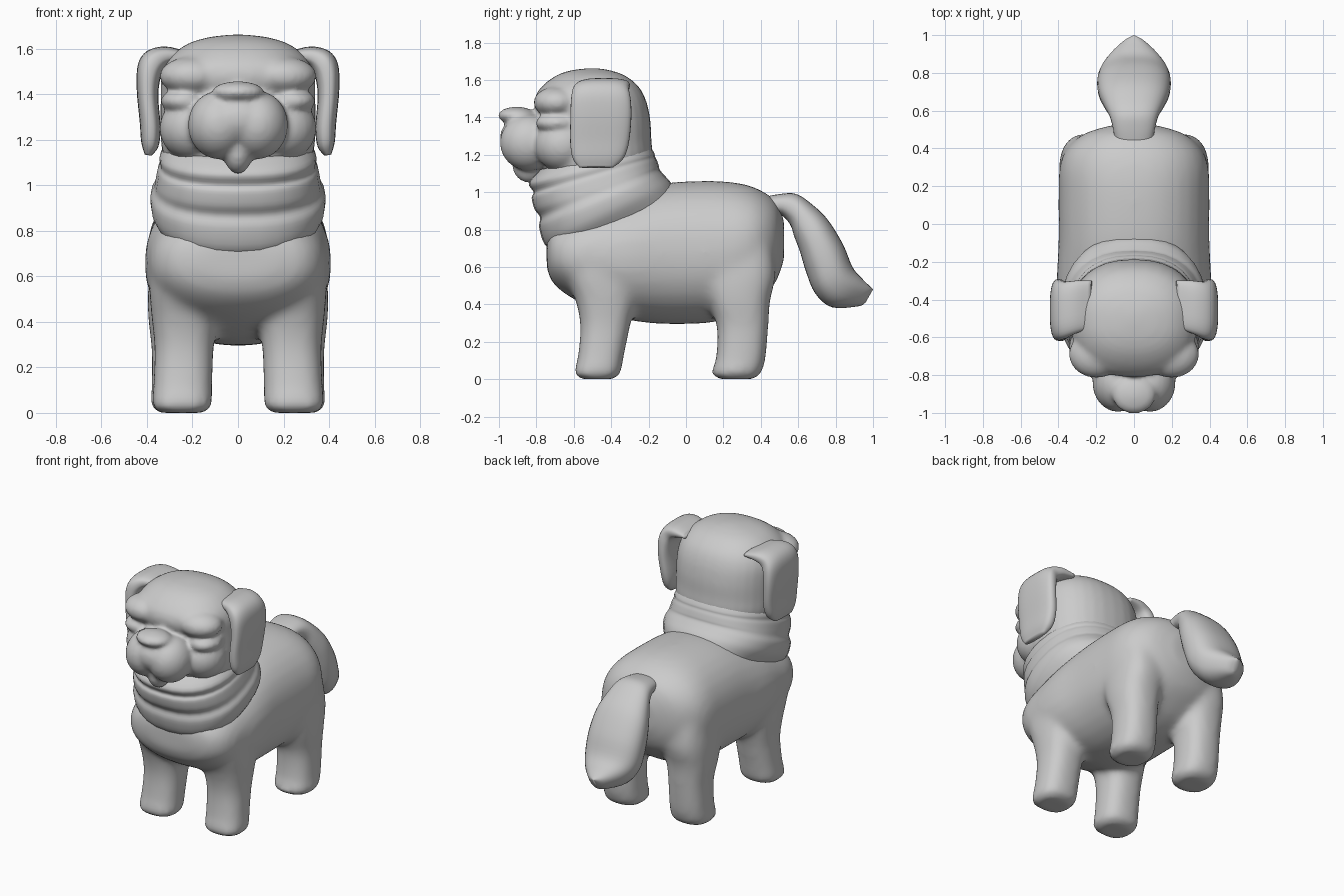
import bpy, bmesh, math
from mathutils import Vector, Matrix

SIDES, STEPS = 32, 4


def sgnpow(v, p):
    return math.copysign(abs(v) ** p, v)


def catmull(p0, p1, p2, p3, t):
    return [0.5 * (2*b + (c - a)*t + (2*a - 5*b + 4*c - d)*t*t + (3*b - a - 3*c + d)*t**3)
            for a, b, c, d in zip(p0, p1, p2, p3)]


def sagittal(a, b, c):
    return Vector((c, a, b))


def loft(bm, rings, place=sagittal, power=2.4):
    """Rings are (a1, b1, a2, b2, half width, offset): two opposite points plus a width."""
    rings = [tuple(r) + (0,) * (6 - len(r)) for r in rings]
    path, last = [], len(rings) - 1
    for i in range(last):
        quad = [rings[max(0, min(last, i + k))] for k in (-1, 0, 1, 2)]
        path += [catmull(*quad, s / STEPS) for s in range(STEPS)]
    path.append(rings[-1])
    loops = []
    for a1, b1, a2, b2, w, off in path:
        loop = []
        for k in range(SIDES):
            ang = 2 * math.pi * k / SIDES
            u = sgnpow(math.cos(ang), 2 / power)
            v = sgnpow(math.sin(ang), 2 / power)
            loop.append(bm.verts.new(place((a1 + a2)/2 + (a1 - a2)/2*u,
                                           (b1 + b2)/2 + (b1 - b2)/2*u, off + w*v)))
        loops.append(loop)
    for p, q in zip(loops, loops[1:]):
        for k in range(SIDES):
            n = (k + 1) % SIDES
            bm.faces.new((p[k], p[n], q[n], q[k]))
    bm.faces.new(loops[0])
    bm.faces.new(loops[-1])


def blob(bm, centre, radii):
    m = Matrix.Translation(centre) @ Matrix.Diagonal((*radii, 1))
    bmesh.ops.create_uvsphere(bm, u_segments=32, v_segments=20, radius=1, matrix=m)


def finish(bm, name, voxel=0, smooth=0):
    bmesh.ops.recalc_face_normals(bm, faces=bm.faces[:])
    for f in bm.faces:
        f.smooth = True
    mesh = bpy.data.meshes.new(name)
    bm.to_mesh(mesh)
    bm.free()
    ob = bpy.data.objects.new(name, mesh)
    bpy.context.collection.objects.link(ob)
    if voxel:
        r = ob.modifiers.new("blend", 'REMESH')
        r.mode, r.voxel_size, r.use_smooth_shade = 'VOXEL', voxel, True
        s = ob.modifiers.new("soften", 'SMOOTH')
        s.factor, s.iterations = 0.5, smooth
    return ob


# Torso and four legs, blended into one skin
bm = bmesh.new()
torso = [(-.745, .60, .74, .16), (-.715, .52, .82, .29), (-.62, .44, .88, .37),
         (-.45, .36, .95, .40), (-.30, .315, 1.0, .41), (-.10, .295, 1.05, .40),
         (.15, .305, 1.06, .40), (.30, .355, 1.045, .395), (.40, .43, 1.01, .355),
         (.48, .52, .95, .26), (.525, .64, .85, .11)]
loft(bm, [(y, lo, y, hi, w) for y, lo, hi, w in torso], power=2.25)
front_leg = [(-.56, 0, -.39, 0, .10, .245), (-.60, .03, -.35, .03, .132, .247),
             (-.58, .11, -.335, .11, .13, .243), (-.565, .28, -.30, .28, .13, .237),
             (-.59, .42, -.27, .42, .145, .235), (-.64, .56, -.25, .56, .155, .235),
             (-.62, .70, -.30, .70, .13, .25)]
back_leg = [(.18, 0, .36, 0, .10, .25), (.135, .03, .40, .03, .132, .25),
            (.16, .11, .425, .11, .13, .25), (.165, .28, .44, .28, .13, .25),
            (.12, .42, .45, .42, .145, .25), (.08, .56, .48, .56, .15, .245),
            (.12, .72, .46, .72, .13, .245)]
for side in (-1, 1):
    for leg in (front_leg, back_leg):
        loft(bm, leg, lambda a, b, c: Vector((side * c, a, b)), 2.5)
finish(bm, "body_and_legs", .02, 14)

# Neck with stacked ruffs of loose skin
bm = bmesh.new()
loft(bm, [(-.69, .67, -.05, .99, .33), (-.755, .72, -.08, 1.05, .375),
          (-.785, .81, -.115, 1.09, .385), (-.78, .865, -.14, 1.12, .368),
          (-.81, .91, -.145, 1.14, .362), (-.825, .97, -.155, 1.17, .353),
          (-.815, 1.0, -.165, 1.19, .343), (-.84, 1.05, -.17, 1.21, .343),
          (-.78, 1.12, -.20, 1.26, .31)])
finish(bm, "neck_ruff")

# Head with brows, eyelids, cheeks, jowls, chin and nose
bm = bmesh.new()
loft(bm, [(-.73, 1.02, -.20, 1.12, .31), (-.77, 1.12, -.18, 1.20, .335),
          (-.79, 1.22, -.185, 1.28, .34), (-.79, 1.40, -.19, 1.38, .34),
          (-.80, 1.49, -.21, 1.48, .335), (-.775, 1.56, -.25, 1.56, .30),
          (-.70, 1.62, -.32, 1.62, .225), (-.62, 1.65, -.40, 1.65, .13),
          (-.53, 1.662, -.47, 1.662, .03)], power=2.3)
blob(bm, (0, -.66, 1.48), (.335, .15, .125))
for side in (-1, 1):
    blob(bm, (side * .20, -.69, 1.48), (.145, .125, .085))
    blob(bm, (side * .24, -.69, 1.37), (.10, .115, .055))
    blob(bm, (side * .20, -.66, 1.25), (.145, .15, .14))
    blob(bm, (side * .085, -.84, 1.265), (.135, .155, .15))
blob(bm, (0, -.83, 1.29), (.20, .165, .13))
blob(bm, (0, -.84, 1.15), (.065, .09, .10))
blob(bm, (0, -.905, 1.41), (.115, .10, .047))
finish(bm, "head", .013, 9)

# Drooping ears
ear = [(.22, 1.55, .23, 1.59, .125, -.425), (.30, 1.53, .32, 1.61, .14, -.44),
       (.33, 1.50, .40, 1.59, .15, -.455), (.345, 1.45, .44, 1.53, .16, -.455),
       (.35, 1.38, .445, 1.42, .163, -.455), (.34, 1.25, .432, 1.28, .157, -.462),
       (.35, 1.17, .425, 1.19, .135, -.47), (.38, 1.13, .41, 1.135, .09, -.48)]
for side, label in ((-1, "left"), (1, "right")):
    bm = bmesh.new()
    loft(bm, ear, lambda a, b, c: Vector((side * a, c, b)), 2.8)
    finish(bm, "ear_" + label)

# Bushy hanging tail with a pointed tip
bm = bmesh.new()
loft(bm, [(.40, .97, .44, .85, .10), (.50, .99, .50, .88, .11), (.59, .99, .555, .83, .13),
          (.68, .93, .58, .76, .16), (.76, .85, .61, .68, .185), (.84, .72, .64, .58, .195),
          (.89, .60, .69, .46, .185), (.94, .54, .78, .385, .14),
          (.985, .495, .92, .39, .06), (1.0, .48, .96, .41, .01)])
finish(bm, "tail")
